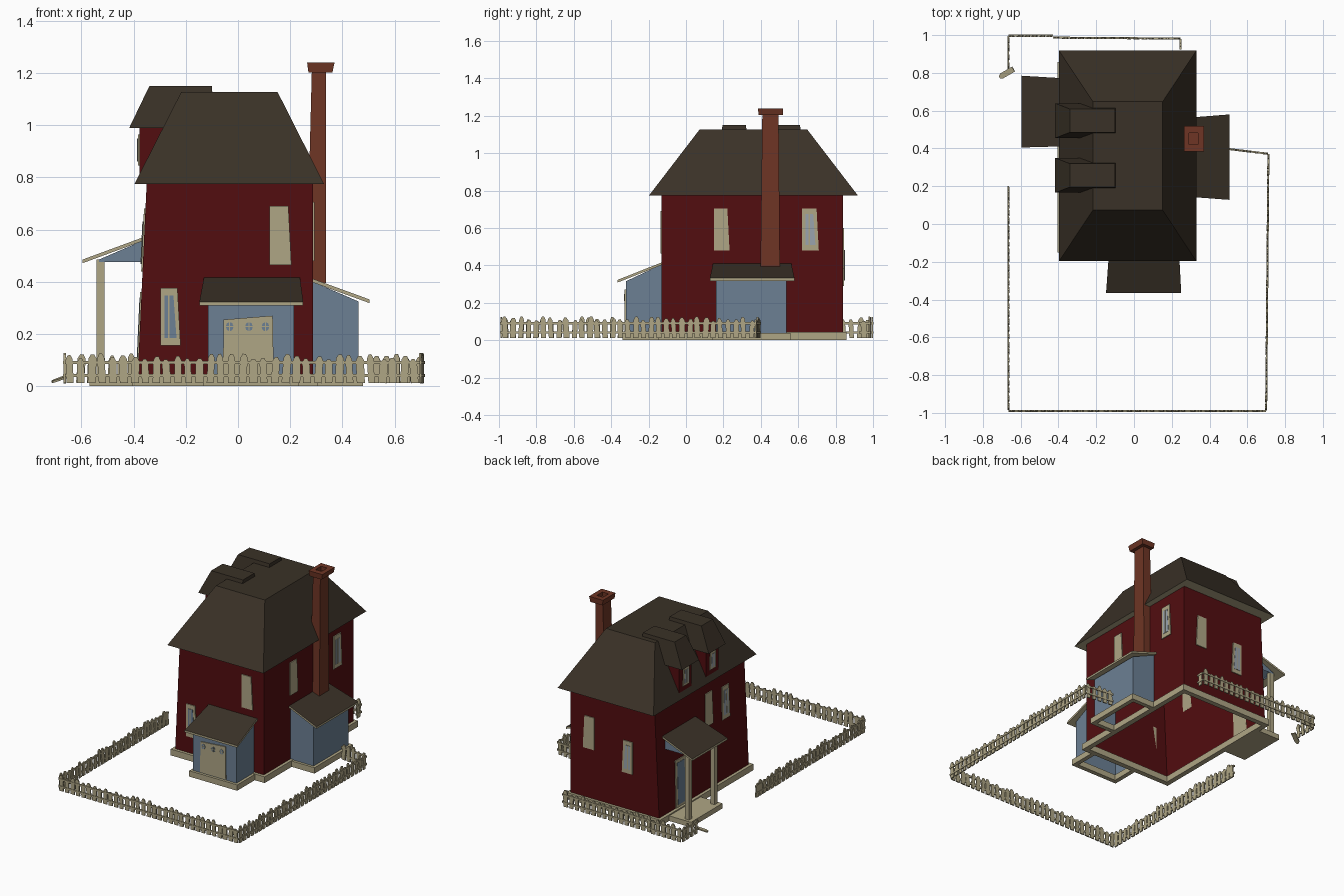
import bpy, bmesh, math, random
from mathutils import Vector

if "Cube" in bpy.data.objects:
    bpy.data.objects.remove(bpy.data.objects["Cube"])

random.seed(4)


def material(name, rgb):
    m = bpy.data.materials.new(name)
    m.diffuse_color = (*rgb, 1)
    m.use_nodes = True
    m.node_tree.nodes["Principled BSDF"].inputs["Base Color"].default_value = m.diffuse_color
    return m


RED = material("barn red", (0.085, 0.004, 0.005))
ROOF = material("dark brown shingle", (0.042, 0.031, 0.020))
CREAM = material("cream wood", (0.43, 0.38, 0.235))
BLUE = material("slate blue", (0.15, 0.216, 0.296))
BRICK = material("brick", (0.156, 0.036, 0.018))
GLASS = material("pale glass", (0.32, 0.37, 0.42))


def mesh(name, verts, faces, mat, trim=None, limit=-0.5):
    """Mesh object; faces whose normal z is below limit take the trim colour."""
    bm = bmesh.new()
    vs = [bm.verts.new(v) for v in verts]
    for f in faces:
        bm.faces.new([vs[i] for i in f])
    bmesh.ops.recalc_face_normals(bm, faces=bm.faces)
    bm.normal_update()
    me = bpy.data.meshes.new(name)
    me.materials.append(mat)
    if trim:
        me.materials.append(trim)
        for f in bm.faces:
            f.material_index = int(f.normal.z < limit)
    bm.to_mesh(me)
    bm.free()
    ob = bpy.data.objects.new(name, me)
    bpy.context.collection.objects.link(ob)
    return ob


SIDES = [(0, 1, 5, 4), (1, 2, 6, 5), (2, 3, 7, 6), (3, 0, 4, 7)]
CAPS = [(3, 2, 1, 0), (4, 5, 6, 7)]


def rect(r, z):
    x0, x1, y0, y1 = r
    return [(x0, y0, z), (x1, y0, z), (x1, y1, z), (x0, y1, z)]


def frustum(name, low, z0, high, z1, mat, trim=None, closed=True):
    return mesh(name, rect(low, z0) + rect(high, z1), SIDES + (CAPS if closed else []), mat, trim)


def box(name, r, z0, z1, mat):
    return frustum(name, r, z0, r, z1, mat)


def on(side, u, z, off):
    """Point on a wall: u along it, z up, off outwards from it."""
    return {"front": (u, -0.13 - off, z),
            "back": (u, 0.84 + off, z),
            "right": (0.287 + off, u, z),
            "left": (-0.385 + 0.045 * z - off, u, z),
            "dormer": (-0.378 - off, u, z),
            "entry": (u, -0.322 - off, z)}[side]


def plate(name, side, corners, off, mat, thick=0.006):
    """Thin polygon plate lying on a wall."""
    n = len(corners)
    vs = [on(side, u, z, off) for u, z in corners] + [on(side, u, z, off + thick) for u, z in corners]
    fs = [tuple(range(n)), tuple(range(n, 2 * n))]
    fs += [(i, (i + 1) % n, n + (i + 1) % n, n + i) for i in range(n)]
    return mesh(name, vs, fs, mat)


def window(side, u0, u1, z0, z1, pane=False, skew=0.012):
    plate("window_" + side, side, [(u0, z0), (u1, z0), (u1 - skew, z1), (u0, z1)], 0, CREAM)
    if pane:
        w, h = (u1 - u0) * 0.2, (z1 - z0) * 0.13
        plate("pane_" + side, side, [(u0 + w, z0 + h), (u1 - w, z0 + h),
              (u1 - w - skew, z1 - h), (u0 + w, z1 - h)], 0.005, GLASS if pane is True else pane, 0.003)
        m = (u0 + u1 - skew) / 2
        plate("glazing_bar_" + side, side, [(m - 0.003, z0 + h), (m + 0.003, z0 + h),
              (m + 0.003, z1 - h), (m - 0.003, z1 - h)], 0.007, CREAM, 0.003)


def lean_to(name, side, u0, u1, depth, zb, zi, zo, mat):
    """Walls of a shed with a sloping top, open at the bottom."""
    vs = [on(side, u, z, d) for z, zt in ((0, 0), (1, 1)) for u, d, z in
          [(u0, 0, zi if zt else zb), (u1, 0, zi if zt else zb),
           (u1, depth, zo if zt else zb), (u0, depth, zo if zt else zb)]]
    return mesh(name, vs, SIDES[1:] + [CAPS[1]], mat)


def slope_roof(name, side, inner, outer, depth, zi, zo, start=-0.01, t=0.014):
    """Sloping slab: shingle on top, cream edges and underside."""
    c = [(inner[0], start, zi), (inner[1], start, zi), (outer[1], depth, zo), (outer[0], depth, zo)]
    vs = [on(side, u, z - t, d) for u, d, z in c] + [on(side, u, z, d) for u, d, z in c]
    return mesh(name, vs, SIDES + CAPS, ROOF, CREAM, 0.5)


# main house and hipped roof with flat top
frustum("house_walls", (-0.385, 0.287, -0.13, 0.84), 0.03, (-0.35, 0.287, -0.13, 0.84), 0.78, RED, closed=False)
frustum("main_roof", (-0.397, 0.33, -0.197, 0.918), 0.775, (-0.218, 0.152, 0.073, 0.648), 1.127, ROOF, CREAM)

# hollow foundation strips
def strips(name, r, w, z1):
    x0, x1, y0, y1 = r
    for s in ((x0, x1, y0, y0 + w), (x0, x1, y1 - w, y1), (x0, x0 + w, y0 + w, y1 - w), (x1 - w, x1, y0 + w, y1 - w)):
        box(name, s, 0, z1, CREAM)


strips("house_foundation", (-0.405, 0.307, -0.15, 0.858), 0.035, 0.043)
strips("entry_foundation", (-0.132, 0.232, -0.34, -0.12), 0.03, 0.04)
strips("annex_foundation", (0.28, 0.48, 0.142, 0.558), 0.03, 0.04)

# dormers
for y in (0.2575, 0.547):
    frustum("dormer_walls", (-0.378, -0.2, y - 0.068, y + 0.068), 0.79,
            (-0.378, -0.2, y - 0.068, y + 0.068), 1.0, RED)
    frustum("dormer_roof", (-0.417, -0.09, y - 0.092, y + 0.092), 0.99,
            (-0.34, -0.1, y - 0.062, y + 0.062), 1.15, ROOF, CREAM)
    window("dormer", y - 0.035, y + 0.03, 0.845, 0.965, True, 0.006)

# chimney with hollow cap
frustum("chimney_shaft", (0.262, 0.338, 0.398, 0.502), 0.395, (0.283, 0.338, 0.408, 0.495), 1.21, BRICK)
cap_rings = (rect((0.27, 0.362, 0.388, 0.518), 1.203) + rect((0.265, 0.37, 0.385, 0.52), 1.24)
             + rect((0.292, 0.338, 0.422, 0.482), 1.24) + rect((0.292, 0.338, 0.422, 0.482), 1.212))
mesh("chimney_cap", cap_rings, [CAPS[0], (12, 13, 14, 15)]
     + [tuple(i + k for i in f) for k in (0, 4, 8) for f in SIDES], BRICK)

# front entry and side annex
lean_to("entry_walls", "front", -0.115, 0.214, 0.192, 0.03, 0.405, 0.315, BLUE)
slope_roof("entry_roof", "front", (-0.13, 0.237), (-0.148, 0.25), 0.235, 0.42, 0.323)
lean_to("annex_walls", "right", 0.16, 0.538, 0.174, 0.03, 0.4, 0.325, BLUE)
slope_roof("annex_roof", "right", (0.145, 0.562), (0.128, 0.58), 0.218, 0.415, 0.332)

# left porch
lean_to("porch_gable", "left", 0.43, 0.745, 0.17, 0.475, 0.56, 0.485, BLUE)
slope_roof("porch_roof", "left", (0.412, 0.77), (0.405, 0.785), 0.233, 0.576, 0.485)
box("porch_floor", (-0.57, -0.38, 0.42, 0.76), 0.0, 0.035, CREAM)
for y in (0.45, 0.725):
    box("porch_post", (-0.542, -0.511, y - 0.015, y + 0.015), 0.03, 0.485, CREAM)

# entry door with three round lights
plate("entry_door", "entry", [(-0.058, 0.045), (0.137, 0.045), (0.133, 0.27), (-0.055, 0.255)], 0, CREAM)
for u in (-0.032, 0.042, 0.105):
    ring = [(u + 0.015 * math.cos(a * math.pi / 4), 0.228 + 0.018 * math.sin(a * math.pi / 4)) for a in range(8)]
    plate("door_light", "entry", ring, 0.005, BLUE, 0.003)
    for du, dz in ((0.002, 0.018), (0.015, 0.002)):
        plate("door_light_bar", "entry", [(u - du, 0.228 - dz), (u + du, 0.228 - dz),
              (u + du, 0.228 + dz), (u - du, 0.228 + dz)], 0.007, CREAM, 0.003)

# porch door and windows
plate("porch_door", "left", [(0.53, 0.04), (0.66, 0.04), (0.65, 0.36), (0.54, 0.36)], 0, CREAM)
plate("porch_door_panel", "left", [(0.55, 0.06), (0.64, 0.06), (0.632, 0.34), (0.558, 0.34)], 0.005, BLUE, 0.003)
window("front", 0.12, 0.205, 0.465, 0.69)
window("front", -0.298, -0.22, 0.155, 0.377, BLUE)
window("right", 0.15, 0.233, 0.48, 0.705)
window("right", 0.62, 0.71, 0.48, 0.705, True)
window("back", 0.105, 0.19, 0.38, 0.6)
window("back", -0.185, -0.105, 0.29, 0.51, True)
window("left", 0.23, 0.315, 0.46, 0.68)
window("left", 0.05, 0.135, 0.44, 0.66, True)


# picket fence
def picket(verts, faces, base, along, across, up, w, h, t=0.004):
    k = len(verts)
    shape = [(-w, 0), (w, 0), (w, h - 0.016), (w * 0.4, h), (-w * 0.4, h), (-w, h - 0.016)]
    for s in (-t, t):
        verts += [base + along * u + up * z + across * s for u, z in shape]
    faces += [tuple(range(k, k + 6)), tuple(range(k + 6, k + 12))]
    faces += [(k + i, k + (i + 1) % 6, k + 6 + (i + 1) % 6, k + 6 + i) for i in range(6)]


def fence(a, b):
    a, b = Vector((*a, 0)), Vector((*b, 0))
    d = (b - a).normalized()
    side, length = Vector((d.y, -d.x, 0)), (b - a).length
    verts, faces = [], []
    n = max(1, round(length / 0.0415))
    for i in range(n):
        lean = random.uniform(-0.08, 0.08)
        base = a + d * ((i + 0.5) * length / n) + Vector((0, 0, 0.012))
        along = d * math.cos(lean) - Vector((0, 0, math.sin(lean)))
        up = Vector((0, 0, math.cos(lean))) + d * math.sin(lean)
        picket(verts, faces, base, along, side, up, random.uniform(0.012, 0.016), random.uniform(0.09, 0.115))
    for z in (0.035, 0.085):
        k = len(verts)
        for zz in (z, z + 0.012):
            verts += [p + side * s + Vector((0, 0, zz)) for p, s in ((a, 0.003), (b, 0.003), (b, -0.007), (a, -0.007))]
        faces += [tuple(k + i for i in f) for f in SIDES + CAPS]
    mesh("picket_fence", verts, faces, CREAM)


for a, b in [((-0.664, 0.82), (-0.664, 0.995)), ((-0.664, 0.995), (-0.43, 0.995)),
             ((-0.43, 0.985), (0.245, 0.98)), ((0.245, 0.98), (0.245, 0.925)),
             ((-0.664, -0.985), (-0.664, 0.2)), ((0.698, -0.988), (-0.664, -0.988)),
             ((0.71, 0.37), (0.698, -0.988)), ((0.505, 0.395), (0.71, 0.37))]:
    fence(a, b)

# fallen picket by the gate gap
pv, pf = [], []
up = Vector((-0.078, -0.045, -0.03)).normalized()
along = up.cross(Vector((0, 0, 1))).normalized()
picket(pv, pf, Vector((-0.638, 0.82, 0.045)), along, along.cross(up), up, 0.015, 0.09)
mesh("fallen_picket", pv, pf, CREAM)
